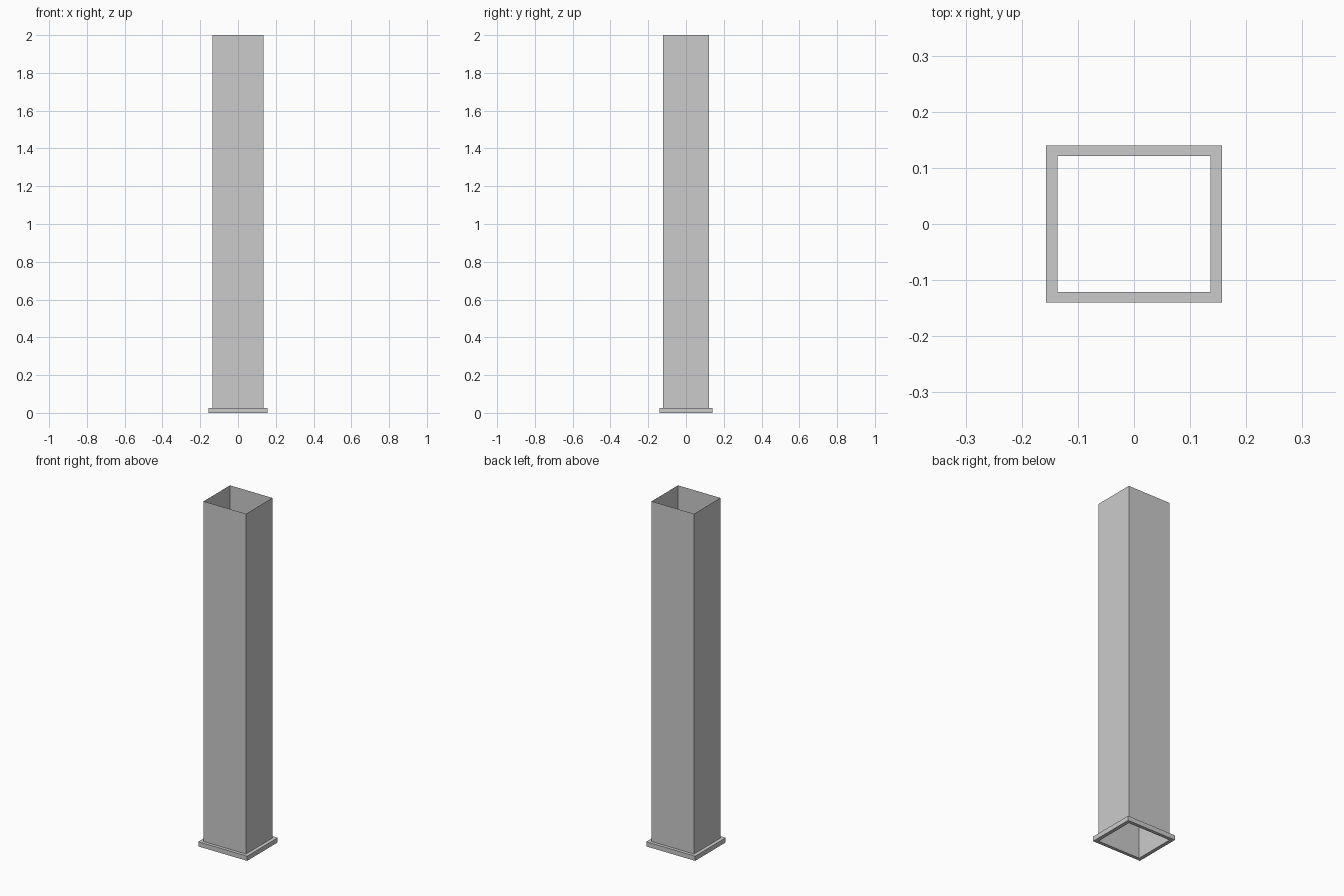
import bpy
import bmesh

if "Cube" in bpy.data.objects:
    bpy.data.objects.remove(bpy.data.objects["Cube"])

TUBE = (0.136, 0.121)     # half width, half depth
FLANGE = (0.157, 0.140)
HEIGHT, RIM = 2.0, 0.027


def rect_sweep(name, profile, closed):
    """Sweep a profile of (half width, half depth, z) around a rectangle."""
    bm = bmesh.new()
    rings = [[bm.verts.new((sx * hx, sy * hy, z))
              for sx, sy in ((-1, -1), (1, -1), (1, 1), (-1, 1))]
             for hx, hy, z in profile]
    pairs = list(zip(rings, rings[1:]))
    if closed:
        pairs.append((rings[-1], rings[0]))
    for a, b in pairs:
        for i in range(4):
            j = (i + 1) % 4
            bm.faces.new((a[i], a[j], b[j], b[i]))
    mesh = bpy.data.meshes.new(name)
    bm.to_mesh(mesh)
    bm.free()
    obj = bpy.data.objects.new(name, mesh)
    bpy.context.collection.objects.link(obj)
    return obj


# Thin sheet duct, open at both ends
rect_sweep("duct_wall", [(*TUBE, RIM), (*TUBE, HEIGHT)], closed=False)

# Flange collar around the foot of the duct
rect_sweep("base_flange", [(*TUBE, 0), (*FLANGE, 0), (*FLANGE, RIM), (*TUBE, RIM)][::1],
           closed=True)
